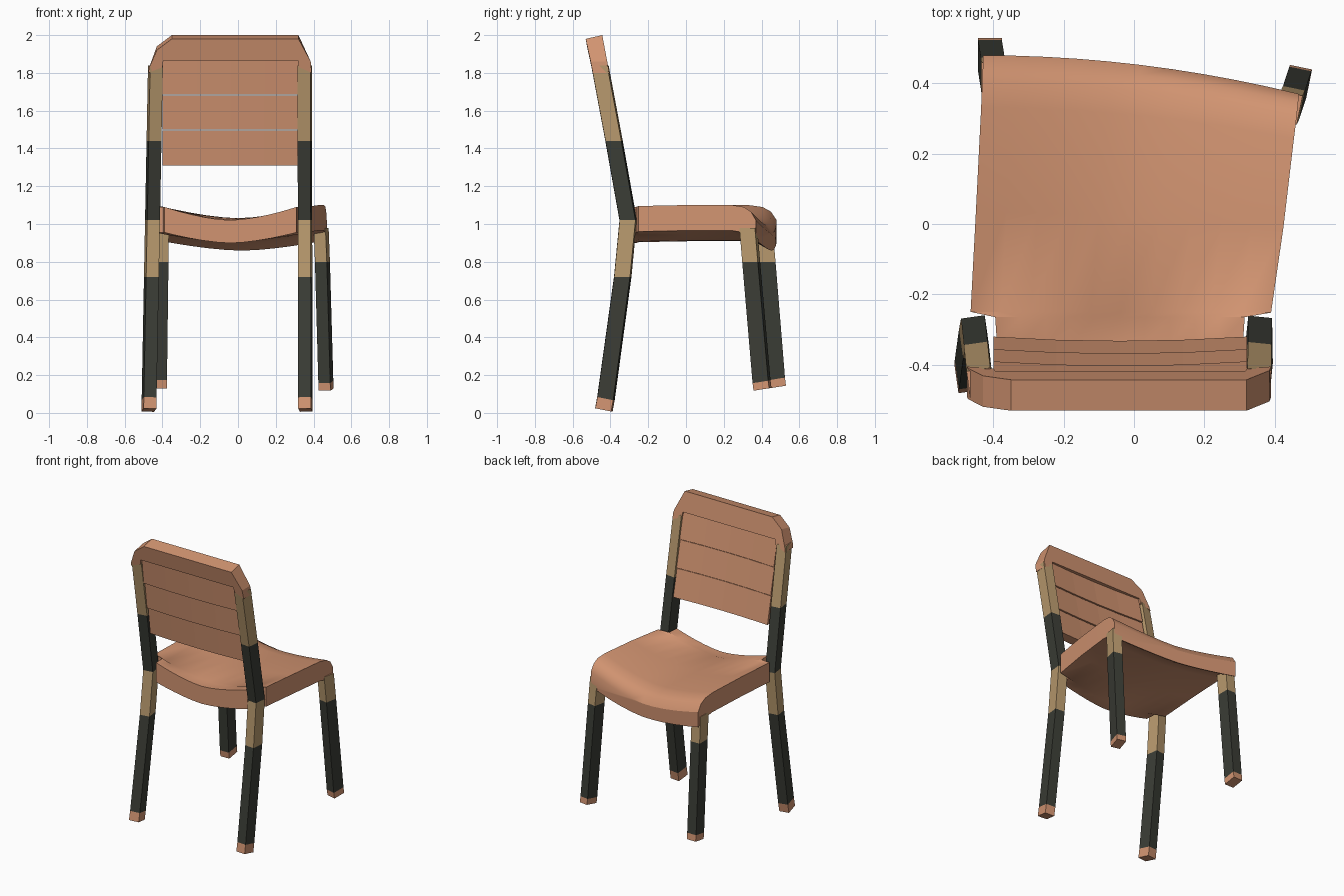
import bpy, bmesh, math

if "Cube" in bpy.data.objects:
    bpy.data.objects.remove(bpy.data.objects["Cube"])


def material(name, r, g, b):
    m = bpy.data.materials.new(name)
    m.diffuse_color = (r, g, b, 1)
    m.use_nodes = True
    m.node_tree.nodes["Principled BSDF"].inputs["Base Color"].default_value = m.diffuse_color
    return m


WOOD = material("warm wood", 0.64, 0.295, 0.165)
TAN = material("pale tan", 0.48, 0.32, 0.155)
DARK = material("dark grey", 0.043, 0.046, 0.036)
ORDER = [WOOD, TAN, DARK]


def finish(name, bm):
    bmesh.ops.recalc_face_normals(bm, faces=bm.faces)
    mesh = bpy.data.meshes.new(name)
    bm.to_mesh(mesh)
    bm.free()
    for m in ORDER:
        mesh.materials.append(m)
    ob = bpy.data.objects.new(name, mesh)
    bpy.context.collection.objects.link(ob)
    return ob


def loft(bm, rings, mats=None):
    """Skin a list of equal closed rings of vertices and cap the ends."""
    n = len(rings[0])
    for i in range(len(rings) - 1):
        a, b = rings[i], rings[i + 1]
        for k in range(n):
            f = bm.faces.new((a[k], a[(k + 1) % n], b[(k + 1) % n], b[k]))
            f.material_index = mats[i] if mats else 0
    bm.faces.new(rings[0][::-1])
    bm.faces.new(rings[-1])


def leg(name, path, mats, hx, hy, turn, foot_slope):
    """Square post along a path of centres, slightly turned, with a sloping foot."""
    bm = bmesh.new()
    c, s = math.cos(turn), math.sin(turn)
    rings = []
    for i, (x, y, z) in enumerate(path):
        ring = []
        for sx, sy in ((-1, -1), (1, -1), (1, 1), (-1, 1)):
            dx = sx * hx * c - sy * hy * s
            dy = sx * hx * s + sy * hy * c
            slope = foot_slope if i < 2 else 0
            ring.append(bm.verts.new((x + dx, y + dy, z + slope * dy)))
        rings.append(ring)
    loft(bm, rings, mats)
    return finish(name, bm)


# Back legs: bent posts that carry on up to the backrest
BEND = [(-0.435, 0.015), (-0.424, 0.075), (-0.335, 0.72),
        (-0.306, 1.02), (-0.381, 1.44), (-0.456, 1.84)]
for side, x0, x1, turn in (("left", -0.472, -0.437, 0.14), ("right", 0.357, 0.353, -0.1)):
    path = [(x0 + (x1 - x0) * z / 1.84, y, z) for y, z in BEND]
    leg("back_leg_" + side, path, [0, 2, 1, 2, 1], 0.034, 0.042, turn, -0.2)

# Front legs: straight and splayed, with the right one set further back
leg("front_leg_left", [(-0.41, 0.485, 0.137), (-0.41, 0.48, 0.18), (-0.402, 0.43, 0.80), (-0.40, 0.415, 0.98)],
    [0, 2, 1], 0.034, 0.044, 0.0, 0.16)
leg("front_leg_right", [(0.467, 0.405, 0.125), (0.465, 0.40, 0.165), (0.447, 0.345, 0.80), (0.44, 0.33, 0.98)],
    [0, 2, 1], 0.032, 0.042, -0.2, 0.16)


# Seat: dished slab, notched around the back legs, with a rolled front edge
def seat():
    bm = bmesh.new()
    n = 10
    # position along depth, left x, right x, top z, bottom z
    rows = [(-0.10, -0.39, 0.31, 1.09, 0.955), (0.0, -0.395, 0.315, 1.09, 0.955),
            (0.02, -0.465, 0.39, 1.095, 0.96), (0.4, -0.45, 0.425, 1.10, 0.965),
            (0.8, -0.435, 0.455, 1.10, 0.965), (0.9, -0.432, 0.463, 1.09, 0.955),
            (0.96, -0.43, 0.467, 1.065, 0.93), (1.0, -0.43, 0.47, 1.02, 0.915)]
    rings = []
    for v, xl, xr, zt, zb in rows:
        top, bottom = [], []
        for i in range(n + 1):
            u = i / n
            front = 0.48 - 0.11 * u ** 2
            y = -0.265 + (front + 0.265) * v if v > 0 else -0.265 + 0.75 * v
            x = xl + (xr - xl) * u
            dip = 0.07 * (1 - abs(2 * u - 1) ** 1.6)
            top.append(bm.verts.new((x, y, zt - dip)))
            bottom.append(bm.verts.new((x, y, zb - 0.8 * dip)))
        rings.append(top + bottom[::-1])
    loft(bm, rings)
    return finish("seat", bm)


ob = seat()
bpy.context.view_layer.objects.active = ob
ob.select_set(True)
bpy.ops.object.shade_smooth_by_angle(angle=math.radians(32))
ob.select_set(False)


def lean(z):
    """Depth of the backrest centre line at a height."""
    return -0.381 - (z - 1.44) * 0.188


# Backrest slats: three boards stacked with a small step between them
for i, (z0, z1) in enumerate(((1.31, 1.495), (1.5, 1.68), (1.685, 1.88))):
    bm = bmesh.new()
    rings = []
    for x in (-0.40, -0.22, -0.04, 0.14, 0.322):
        bow = -0.012 * (1 - ((x + 0.04) / 0.36) ** 2)
        pts = ((lean(z0) - 0.034, z0), (lean(z0) + 0.036, z0),
               (lean(z1) + 0.030, z1), (lean(z1) - 0.022, z1))
        rings.append([bm.verts.new((x, y + bow, z)) for y, z in pts])
    loft(bm, rings)
    finish("backrest_slat_%d" % (i + 1), bm)

# Top rail: leaning board with clipped corners, capping both back legs
bm = bmesh.new()
outline = [(-0.475, 1.80), (-0.40, 1.83), (-0.395, 1.865), (0.317, 1.865), (0.322, 1.83),
           (0.39, 1.80), (0.385, 1.86), (0.32, 2.0), (-0.35, 2.0), (-0.43, 1.94), (-0.47, 1.83)]
rings = []
for d, drop in ((-0.045, 0.02), (0.043, 0.0)):
    rings.append([bm.verts.new((x, lean(z) + d, z - (drop if z > 1.9 else 0))) for x, z in outline])
loft(bm, rings)
finish("top_rail", bm)
